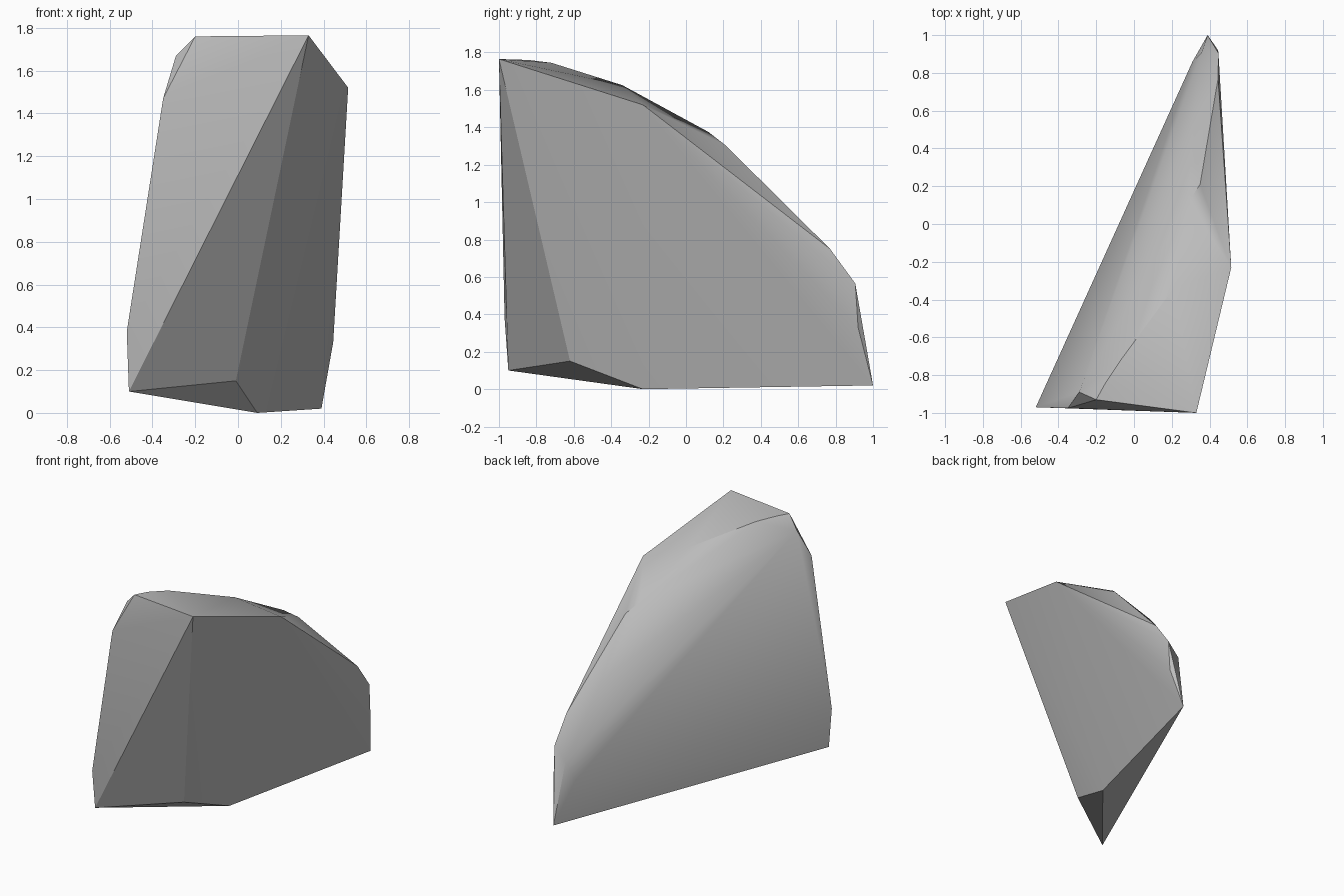
import bpy
import bmesh
import math

cube = bpy.data.objects.get("Cube")
if cube:
    bpy.data.objects.remove(cube, do_unlink=True)

# Plain grey stone
stone = bpy.data.materials.new("grey stone")
stone.use_nodes = True
stone.diffuse_color = (0.5, 0.5, 0.5, 1)
stone.node_tree.nodes["Principled BSDF"].inputs["Base Color"].default_value = stone.diffuse_color

# Corners of the chipped boulder, grouped by region
front_corners = [(0.33, -1, 1.765), (-0.51, -0.95, 0.1), (-0.52, -0.97, 0.38),
                 (-0.35, -0.975, 1.47), (-0.29, -0.89, 1.67), (-0.2, -0.93, 1.76)]
ridge_corners = [(-0.15, -0.84, 1.76), (-0.07, -0.72, 1.745), (0.21, -0.34, 1.625),
                 (0.515, -0.23, 1.52), (0.29, 0.12, 1.375), (0.35, 0.21, 1.305),
                 (0.31, 0.55, 0.945), (0.445, 0.77, 0.75)]
back_corners = [(0.447, 0.905, 0.565), (0.357, 0.905, 0.466), (0.445, 0.92, 0.33),
                (0.31, 0.86, 0.32), (0.39, 1, 0.02)]
base_corners = [(0.09, -0.23, 0), (-0.01, -0.62, 0.15), (0.04, -0.46, 0.14)]

# Wrap the corners in a faceted skin
bm = bmesh.new()
for corner in front_corners + ridge_corners + back_corners + base_corners:
    bm.verts.new(corner)
hull = bmesh.ops.convex_hull(bm, input=bm.verts[:])
loose = [v for v in bm.verts if not v.link_faces]
bmesh.ops.delete(bm, geom=loose, context='VERTS')
bmesh.ops.recalc_face_normals(bm, faces=bm.faces[:])
mesh = bpy.data.meshes.new("boulder")
bm.to_mesh(mesh)
bm.free()

boulder = bpy.data.objects.new("boulder", mesh)
mesh.materials.append(stone)
bpy.context.collection.objects.link(boulder)

# Soft facets with crisp chipped edges
bpy.ops.object.select_all(action='DESELECT')
boulder.select_set(True)
bpy.context.view_layer.objects.active = boulder
bpy.ops.object.shade_smooth_by_angle(angle=math.radians(30))
